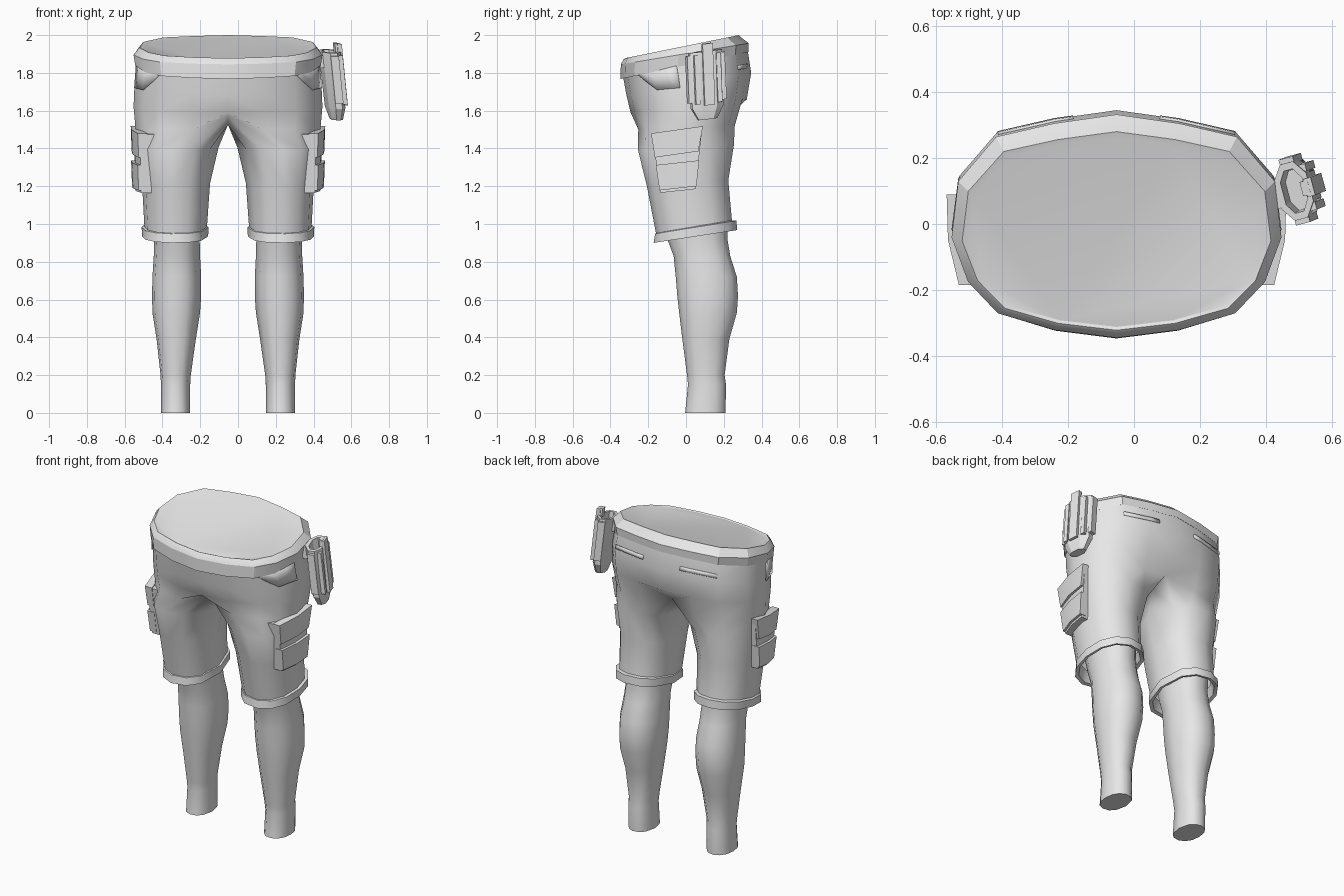
import bpy, bmesh, math
from mathutils import Vector

cube = bpy.data.objects.get("Cube")
if cube:
    bpy.data.objects.remove(cube, do_unlink=True)

grey = bpy.data.materials.new("plain grey")
grey.use_nodes = True
grey.diffuse_color = (0.8, 0.8, 0.8, 1)
grey.node_tree.nodes["Principled BSDF"].inputs["Base Color"].default_value = (0.8, 0.8, 0.8, 1)

MID = -0.053  # body centre line


def finish(name, bm, x=MID, mirror=False, thick=0, angle=40):
    """Turn a bmesh into a shaded object."""
    bmesh.ops.recalc_face_normals(bm, faces=bm.faces)
    mesh = bpy.data.meshes.new(name)
    bm.to_mesh(mesh)
    bm.free()
    mesh.materials.append(grey)
    ob = bpy.data.objects.new(name, mesh)
    ob.location.x = x
    bpy.context.collection.objects.link(ob)
    bpy.ops.object.select_all(action="DESELECT")
    ob.select_set(True)
    bpy.context.view_layer.objects.active = ob
    bpy.ops.object.shade_smooth_by_angle(angle=math.radians(angle))
    if thick:
        mod = ob.modifiers.new("thickness", "SOLIDIFY")
        mod.thickness, mod.offset = thick, 0
    if mirror:
        mod = ob.modifiers.new("mirror", "MIRROR")
        mod.merge_threshold = 0.001
    return ob


def bridge(bm, a, b, closed=True):
    n = len(a)
    for i in range(n if closed else n - 1):
        j = (i + 1) % n
        bm.faces.new((a[i], a[j], b[j], b[i]))


def loft(bm, rings, caps=(False, False)):
    rows = [[bm.verts.new(p) for p in r] for r in rings]
    for a, b in zip(rows, rows[1:]):
        bridge(bm, a, b)
    if caps[0]:
        bm.faces.new(rows[0])
    if caps[1]:
        bm.faces.new(rows[-1])
    return rows


def mix(a, b, t):
    return a + (b - a) * t


# Half outline of the hips, front to back, in unit size
HALF = [(0, -1), (.38, -.93), (.72, -.78), (.9, -.5), (1, -.1),
        (.96, .4), (.73, .8), (.38, .92), (0, 1)]


def hip_row(hw, yf, yb, zf, zb):
    return [Vector((hw * u, mix(yf, yb, (v + 1) / 2), mix(zf, zb, (v + 1) / 2))) for u, v in HALF]


def hip_ring(*sec):
    row = hip_row(*sec)
    return row + [Vector((-p.x, p.y, p.z)) for p in row[-2:0:-1]]


LEG_ANGLES = [-112 + 28 * i for i in range(9)] + [140, 180, 220]


def leg_ring(inner, outer, yf, yb, zf, zb):
    ring = []
    for a in LEG_ANGLES:
        c, s = math.cos(math.radians(a)), math.sin(math.radians(a))
        c = math.copysign(abs(c) ** .9, c)
        s = math.copysign(abs(s) ** .9, s)
        t = (s + 1) / 2
        ring.append((mix(inner, outer, (c + 1) / 2), mix(yf, yb, t), mix(zf, zb, t)))
    return ring


# Shorts: half of the hips and one leg, mirrored
HIPS = [(.485, -.335, .325, 1.79, 1.93), (.495, -.315, .345, 1.68, 1.8),
        (.5, -.293, .322, 1.59, 1.66), (.49, -.272, .28, 1.5, 1.52)]
hip_rows = [hip_row(*s) for s in HIPS]
hip_rows[-1][0] = Vector((0, -.22, 1.57))
hip_rows[-1][-1] = Vector((0, .22, 1.57))
bm = bmesh.new()
rows = [[bm.verts.new(p) for p in r] for r in hip_rows]
for a, b in zip(rows, rows[1:]):
    bridge(bm, a, b, closed=False)
crotch = [bm.verts.new((0, y, 1.525)) for y in (.11, 0, -.11)]
SHORT_LEG = [(.05, .478, -.255, .255, 1.39, 1.42), (.095, .455, -.208, .225, 1.2, 1.23),
             (.112, .442, -.158, .245, .94, 1.01)]
legs = loft(bm, [leg_ring(*s) for s in SHORT_LEG])
bridge(bm, rows[-1] + crotch, legs[0])
finish("shorts", bm, mirror=True, angle=60)

# Turned-up hems with an open underside
bm = bmesh.new()
loft(bm, [leg_ring(*s) for s in (
    (.13, .425, -.13, .225, .97, 1.04), (.125, .435, -.15, .25, .905, .972),
    (.105, .455, -.172, .272, .9, .968), (.103, .457, -.165, .268, .948, 1.018),
    (.115, .44, -.152, .245, .955, 1.02))])
finish("hems", bm, mirror=True)

# Bare lower legs
bm = bmesh.new()
loft(bm, [leg_ring(*s) for s in (
    (.2, .355, -.005, .21, 0, 0), (.2, .355, .01, .212, .15, .15),
    (.197, .357, .005, .205, .2, .2), (.17, .378, -.02, .23, .39, .39),
    (.148, .4, -.037, .27, .53, .53), (.142, .402, -.047, .276, .62, .62),
    (.142, .4, -.055, .27, .72, .72), (.148, .393, -.066, .235, .83, .83),
    (.15, .39, -.1, .22, .92, .92), (.15, .4, -.12, .22, 1.02, 1.06))], (True, False))
finish("lower_legs", bm, mirror=True, angle=50)

# Waistband with a closed top
bm = bmesh.new()
loft(bm, [hip_ring(*s) for s in (
    (.47, -.32, .3, 1.785, 1.92), (.49, -.347, .33, 1.768, 1.91),
    (.5, -.345, .332, 1.845, 1.957), (.478, -.33, .295, 1.872, 1.985),
    (.468, -.322, .28, 1.878, 2.0), (.452, -.312, .262, 1.874, 1.994))], (False, True))
finish("waistband", bm, angle=25)


def hip_point(t, s):
    """Point on the hips: t runs front to back, s runs downwards."""
    i, k = min(int(t), 7), min(int(s), 2)
    top, low = [r[i].lerp(r[i + 1], t - i) for r in (hip_rows[k], hip_rows[k + 1])]
    return top.lerp(low, s - k)


def hip_patch(name, columns):
    bm = bmesh.new()
    cols = [[bm.verts.new(hip_point(t, mix(s0, s1, f))) for f in (0, .5, 1)]
            for t, s0, s1 in columns]
    for a, b in zip(cols, cols[1:]):
        bridge(bm, a, b, closed=False)
    finish(name, bm, mirror=True, thick=.014)


hip_patch("front_pockets", [(2, 0, .06), (2.5, 0, .55), (3, 0, 1), (3.5, 0, 1.05), (3.9, 0, 1.1)])
hip_patch("back_pocket_slits", [(6, .6, .78), (6.6, .6, .78), (7, .6, .78), (7.3, .6, .78)])


def side_panel(name, corners, xs, depth):
    """Curved plate on the thigh; corners are top and bottom (y, z) pairs."""
    tf, tb, bb, bf = [Vector(c) for c in corners]
    rings = []
    for i, x in enumerate(xs):
        top, low = tf.lerp(tb, i / 2), bf.lerp(bb, i / 2)
        rings.append([(x, *top), (x - .005, *low), (x - depth, *low), (x - depth, *top)])
    bm = bmesh.new()
    loft(bm, rings, (True, True))
    finish(name, bm, mirror=True, angle=25)


# Cargo pockets
side_panel("cargo_pocket_base", [(-.18, 1.475), (.085, 1.5), (.05, 1.185), (-.135, 1.165)],
           (.465, .493, .497), .075)
side_panel("cargo_pocket_flap", [(-.185, 1.48), (.09, 1.518), (.065, 1.385), (-.165, 1.352)],
           (.478, .511, .515), .05)
side_panel("cargo_pocket_pouch", [(-.16, 1.312), (.07, 1.337), (.055, 1.2), (-.14, 1.178)],
           (.478, .508, .513), .05)

# Belt pouch, leaning outwards and turned slightly
TURN = math.radians(15)


def pouch_point(u, v, z):
    """u along the pouch width, v away from the body."""
    c, s = math.cos(TURN), math.sin(TURN)
    drop = 1.91 - z
    return (.485 + drop * .1 + v * c - u * s, .1 + drop * .04 + v * s + u * c, z + .12 * u)


def octagon(hu, hv, z):
    pts = [(1, .4), (.5, 1), (-.5, 1), (-1, .4), (-1, -.4), (-.5, -1), (.5, -1), (1, -.4)]
    return [pouch_point(hu * a, hv * b, z) for a, b in pts]


def pouch_bar(name, u, v, hu, hv, z0, z1):
    bm = bmesh.new()
    loft(bm, [[pouch_point(u + a * hu, v + b * hv, z) for a, b in
               ((-1, -1), (1, -1), (1, 1), (-1, 1))] for z in (z0, z1)], (True, True))
    finish(name, bm, x=0, angle=20)


bm = bmesh.new()
loft(bm, [octagon(*s) for s in (
    (.05, .03, 1.555), (.085, .045, 1.62), (.088, .05, 1.915),
    (.066, .034, 1.915), (.062, .03, 1.8))], (True, True))
finish("belt_pouch", bm, x=0, angle=20)
pouch_bar("pouch_strap", 0, .052, .028, .012, 1.63, 1.955)
pouch_bar("pouch_strap_end", 0, .04, .022, .012, 1.9, 1.957)
for side, word in ((-1, "front"), (1, "back")):
    pouch_bar("pouch_rib_" + word, side * .089, 0, .014, .022, 1.65, 1.9)
    pouch_bar("pouch_trim_" + word, side * .06, .04, .012, .012, 1.64, 1.9)
pouch_bar("pouch_clip", 0, -.055, .04, .022, 1.83, 1.915)
